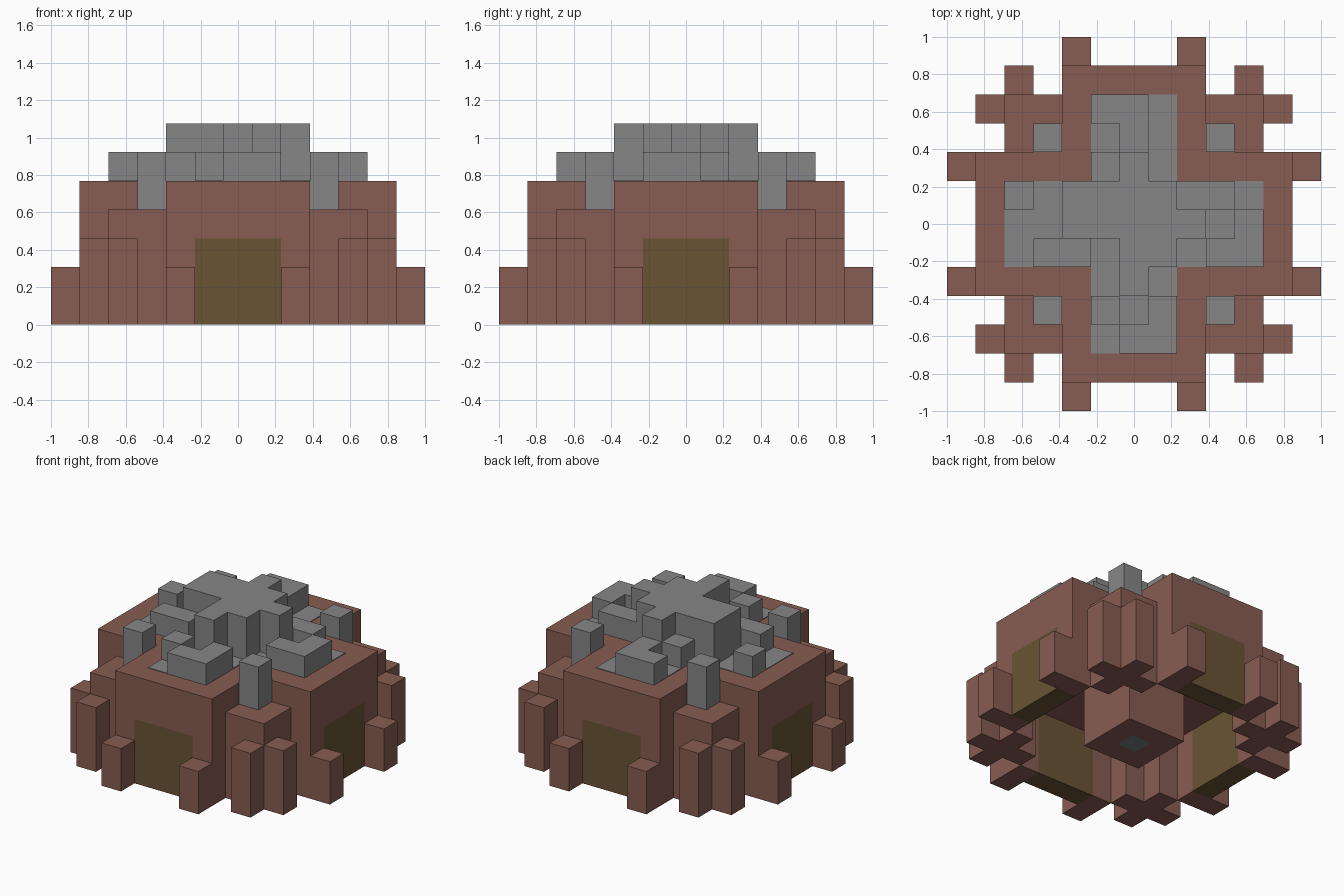
import bpy, bmesh, math
from mathutils import Vector

cube = bpy.data.objects.get("Cube")
if cube:
    bpy.data.objects.remove(cube, do_unlink=True)

U = 2 / 13  # one block


def material(name, rgb):
    m = bpy.data.materials.new(name)
    m.use_nodes = True
    m.diffuse_color = (*rgb, 1)
    m.node_tree.nodes["Principled BSDF"].inputs["Base Color"].default_value = (*rgb, 1)
    return m


CLAY = material("red_clay", (0.245, 0.107, 0.084))
STONE = material("grey_stone", (0.238, 0.238, 0.238))
WOOD = material("olive_wood", (0.138, 0.088, 0.034))
SLATE = material("slate", (0.17, 0.2, 0.21))


def prism(name, cells, z0, z1, mat):
    """Extrude a footprint of grid cells between two heights, in blocks."""
    bm = bmesh.new()
    for x, y in sorted(set(cells)):
        corners = ((x - .5, y - .5), (x + .5, y - .5), (x + .5, y + .5), (x - .5, y + .5))
        bm.faces.new([bm.verts.new((a * U, b * U, z0 * U)) for a, b in corners])
    bmesh.ops.remove_doubles(bm, verts=bm.verts, dist=U / 100)
    base = bm.faces[:]
    result = bmesh.ops.extrude_face_region(bm, geom=base, use_keep_orig=True)
    top = [v for v in result["geom"] if isinstance(v, bmesh.types.BMVert)]
    bmesh.ops.translate(bm, verts=top, vec=Vector((0, 0, (z1 - z0) * U)))
    bmesh.ops.recalc_face_normals(bm, faces=bm.faces)
    bmesh.ops.dissolve_limit(bm, angle_limit=math.radians(1), verts=bm.verts, edges=bm.edges)
    mesh = bpy.data.meshes.new(name)
    bm.to_mesh(mesh)
    bm.free()
    mesh.materials.append(mat)
    obj = bpy.data.objects.new(name, mesh)
    bpy.context.collection.objects.link(obj)
    return obj


def block(x0, x1, y0, y1):
    return [(x, y) for x in range(x0, x1 + 1) for y in range(y0, y1 + 1)]


def cross(half_width, reach):
    return block(-half_width, half_width, -reach, reach) + block(-reach, reach, -half_width, half_width)


def four_way(cells):
    """Mirror cells into all four corners."""
    return [(sx * x, sy * y) for x, y in cells for sx in (-1, 1) for sy in (-1, 1)]


# Main hall: thick roof, door jambs and low outer posts
prism("hall_roof", cross(2, 5), 3, 5, CLAY)
prism("door_jambs", four_way([(2, 5), (5, 2)]), 0, 3, CLAY)
prism("outer_posts", four_way([(2, 6), (6, 2)]), 0, 2, CLAY)

# Doors on all four sides
for side, cells in {
    "front": block(-1, 1, -5, -5), "back": block(-1, 1, 5, 5),
    "right": block(-5, -5, -1, 1), "left": block(5, 5, -1, 1),
}.items():
    prism(side + "_door", cells, 0, 3, WOOD)

# Corner towers with buttresses and stone chimneys
prism("corner_towers", four_way([(3, 4), (4, 3), (4, 4)]), 0, 4, CLAY)
prism("tower_caps", four_way([(3, 3)]), 3, 4, CLAY)
prism("buttresses", four_way([(4, 5), (5, 4)]), 0, 3, CLAY)
prism("chimneys", four_way([(3, 3)]), 4, 6, STONE)

# Central column with a slate tile beneath it
prism("central_column", block(-1, 1, -1, 1), 0.02, 3, CLAY)
tile = prism("column_tile", [(0, 0)], 0, 0.02, SLATE)
prism("column_foot", [c for c in block(-1, 1, -1, 1) if c != (0, 0)], 0, 0.02, CLAY)

# Thin stone paving on the roof
prism("roof_paving", cross(1, 4), 5, 5.03, STONE)

# Tall stone crown
crown = [c for c in block(-1, 1, -1, 1) if c != (-1, -1)]
crown += [(2, 0), (0, 2), (0, -2), (-2, 0), (-2, 1)]
prism("stone_crown", crown, 5, 7, STONE)

# Low rubble blocks around the crown
rubble = {
    "front": [(0, -4), (1, -4), (1, -3), (-1, -3)],
    "back": [(-1, 4), (0, 4), (0, 3), (-1, 2)],
    "left": [(3, -1), (4, -1), (4, 0), (2, 1), (3, 1)],
    "right": [(-3, -1), (-2, -1), (-4, 1)],
}
for side, cells in rubble.items():
    prism(side + "_rubble", cells, 5, 6, STONE)
